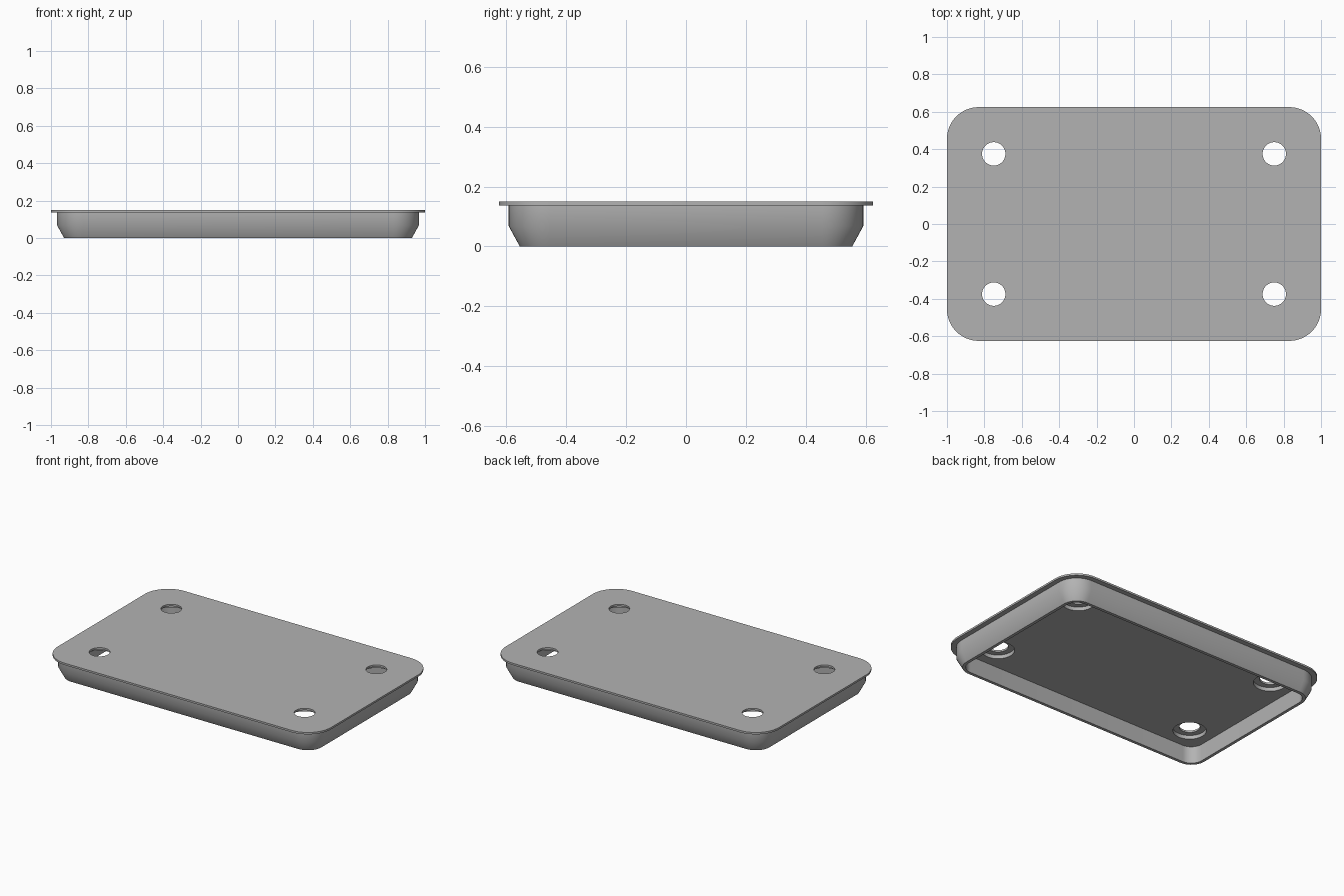
import bpy, bmesh, math

cube = bpy.data.objects.get("Cube")
if cube:
    bpy.data.objects.remove(cube, do_unlink=True)

HALF_X, HALF_Y, CORNER = 1.0, 0.625, 0.17
TOP, LIP, FLOOR = 0.15, 0.1375, 0.1125

grey = bpy.data.materials.new("plain_grey")
grey.use_nodes = True
colour = (0.45, 0.45, 0.45, 1)
grey.diffuse_color = colour
grey.node_tree.nodes["Principled BSDF"].inputs["Base Color"].default_value = colour


def rounded_loop(bm, inset, z, steps=12):
    """Rounded rectangle, pulled in from the flange edge by inset."""
    r = CORNER - inset
    verts = []
    for i, (sx, sy) in enumerate([(1, 1), (-1, 1), (-1, -1), (1, -1)]):
        cx, cy = sx * (HALF_X - CORNER), sy * (HALF_Y - CORNER)
        for k in range(steps + 1):
            a = math.pi / 2 * (i + k / steps)
            verts.append(bm.verts.new((cx + r * math.cos(a), cy + r * math.sin(a), z)))
    return verts


# Lid: flange, tapered skirt and hollow underside as one lofted shell
profile = [(0, TOP), (0, LIP), (0.033, LIP), (0.033, 0.068),
           (0.07, 0), (0.09, 0), (0.09, FLOOR)]
bm = bmesh.new()
loops = [rounded_loop(bm, inset, z) for inset, z in profile]
for a, b in zip(loops, loops[1:]):
    for i in range(len(a)):
        j = (i + 1) % len(a)
        bm.faces.new((a[i], b[i], b[j], a[j]))
bm.faces.new(loops[0])
bm.faces.new(loops[-1])
bmesh.ops.recalc_face_normals(bm, faces=bm.faces)
mesh = bpy.data.meshes.new("lid")
bm.to_mesh(mesh)
bm.free()
mesh.materials.append(grey)
lid = bpy.data.objects.new("lid", mesh)
bpy.context.collection.objects.link(lid)


def drill(x, y, radius, z0, z1):
    """Cut a round hole through the lid between two heights."""
    bpy.ops.mesh.primitive_cylinder_add(vertices=48, radius=radius, depth=z1 - z0,
                                        location=(x, y, (z0 + z1) / 2))
    cutter = bpy.context.object
    cutter.hide_render = True
    cutter.data.materials.append(grey)
    mod = lid.modifiers.new("hole", "BOOLEAN")
    mod.operation, mod.solver, mod.object = "DIFFERENCE", "EXACT", cutter
    bpy.context.view_layer.objects.active = lid
    bpy.ops.object.modifier_apply(modifier=mod.name)
    bpy.data.objects.remove(cutter, do_unlink=True)


# Four screw holes, each with a wider recess on the underside
for sx in (-1, 1):
    for sy in (-1, 1):
        drill(sx * 0.75, sy * 0.375, 0.1, 0.05, LIP)
        drill(sx * 0.75, sy * 0.375, 0.0625, 0.05, 0.2)

# Smooth corners and skirt, sharp rims
bpy.ops.object.select_all(action="DESELECT")
lid.select_set(True)
bpy.context.view_layer.objects.active = lid
bpy.ops.object.shade_smooth_by_angle(angle=math.radians(35))
